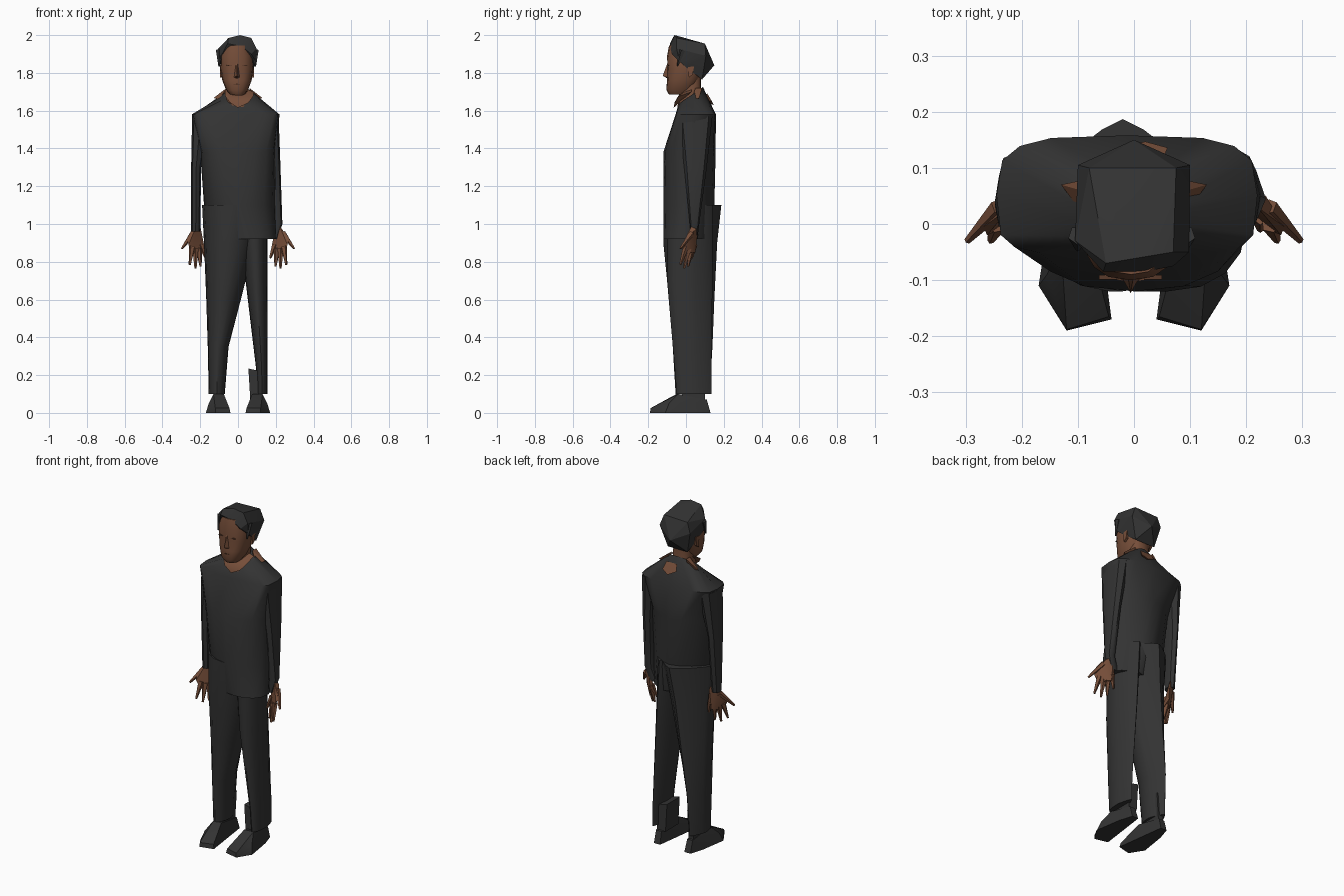
import bpy
import bmesh
from math import cos, sin, pi, copysign, radians
from mathutils import Vector

default_cube = bpy.data.objects.get("Cube")
if default_cube:
    bpy.data.objects.remove(default_cube, do_unlink=True)


def make_material(name, red, green, blue):
    material = bpy.data.materials.new(name)
    material.use_nodes = True
    colour = (red, green, blue, 1)
    material.diffuse_color = colour
    shader = material.node_tree.nodes["Principled BSDF"]
    shader.inputs["Base Color"].default_value = colour
    shader.inputs["Roughness"].default_value = 0.9
    return material


cloth = make_material("charcoal cloth", .033, .033, .033)
skin = make_material("brown skin", .18, .076, .041)
shade = make_material("dark brown features", .1, .042, .023)


def finish(name, bm, material, angle=40):
    """Turn a bmesh into a named, shaded object."""
    bmesh.ops.recalc_face_normals(bm, faces=bm.faces)
    mesh = bpy.data.meshes.new(name)
    bm.to_mesh(mesh)
    bm.free()
    mesh.materials.append(material)
    part = bpy.data.objects.new(name, mesh)
    bpy.context.collection.objects.link(part)
    bpy.ops.object.select_all(action="DESELECT")
    bpy.context.view_layer.objects.active = part
    part.select_set(True)
    bpy.ops.object.shade_smooth_by_angle(angle=radians(angle))
    return part


def loft(name, material, rings, sides=16, tilt=0, taper=1):
    """Skin rings given as left, right, front, back, height, power.
    Low power is boxy, one is round, more is a diamond.
    The last ring can be tilted so its back edge is higher;
    taper makes the rear half of every ring more pointed."""
    bm = bmesh.new()
    loops = []
    for ring in rings:
        left, right, front, back, height, power = ring
        loop = []
        for step in range(sides):
            angle = 2 * pi * step / sides
            bend = power * taper if 0 < step < sides / 2 else power
            u = copysign(abs(cos(angle)) ** bend, cos(angle))
            v = copysign(abs(sin(angle)) ** bend, sin(angle))
            x = (left + right) / 2 + u * (right - left) / 2
            y = (front + back) / 2 + v * (back - front) / 2
            lift = tilt * v if ring is rings[-1] else 0
            loop.append(bm.verts.new((x, y, height + lift)))
        loops.append(loop)
    for low, high in zip(loops, loops[1:]):
        for i in range(sides):
            j = (i + 1) % sides
            bm.faces.new((low[i], low[j], high[j], high[i]))
    bm.faces.new(loops[0])
    bm.faces.new(loops[-1])
    return finish(name, bm, material)


def hull(name, material, points, side=1, angle=25):
    """Faceted solid around a few points, optionally mirrored in x."""
    bm = bmesh.new()
    for x, y, z in points:
        bm.verts.new((x * side, y, z))
    result = bmesh.ops.convex_hull(bm, input=bm.verts)
    loose = [g for g in result["geom_interior"] if isinstance(g, bmesh.types.BMVert)]
    bmesh.ops.delete(bm, geom=loose, context="VERTS")
    return finish(name, bm, material, angle)


def spike(name, material, start, end, wide, narrow):
    """Tapered five-sided rod between two points."""
    start, end = Vector(start), Vector(end)
    axis = end - start
    bm = bmesh.new()
    bmesh.ops.create_cone(bm, cap_ends=True, segments=5, radius1=wide,
                          radius2=narrow, depth=axis.length)
    turn = axis.to_track_quat("Z", "Y")
    for vert in bm.verts:
        vert.co = turn @ vert.co + (start + end) / 2
    return finish(name, bm, material)


# Loose top: square shoulders, diamond waist, sloping collar
loft("torso", cloth, [
    (-.08, .2, -.12, .12, .92, .9), (-.18, .195, -.12, .15, 1.1, 1.05),
    (-.2, .2, -.12, .157, 1.38, .85), (-.245, .22, -.055, .158, 1.58, .42),
    (-.08, .09, -.04, .09, 1.68, .9)], tilt=.045, taper=1.35)

# Sleeves
loft("right_sleeve", cloth, [
    (-.248, -.2, 0, .065, .96, 1), (-.248, -.195, -.02, .1, 1.3, .9),
    (-.243, -.15, -.03, .135, 1.57, .7)], 8)
loft("left_sleeve", cloth, [
    (.15, .21, .02, .06, .92, .9), (.18, .235, .02, .07, 1, .9),
    (.165, .225, -.01, .11, 1.3, .8), (.13, .215, -.04, .14, 1.57, .7)], 8)

# Trousers: the right leg overlaps the left and both come to a ridge behind
loft("right_trouser_leg", cloth, [
    (-.155, -.07, -.055, .125, .1, 1), (-.16, -.05, -.07, .14, .35, 1),
    (-.168, .015, -.09, .15, .6, 1), (-.18, .09, -.12, .165, .9, 1),
    (-.19, .15, -.12, .187, 1.1, 1)], taper=1.6)
loft("left_trouser_leg", cloth, [
    (.1, .155, -.05, .135, .1, 1), (.095, .155, -.06, .135, .24, 1),
    (.04, .155, -.1, .14, .7, 1), (0, .155, -.1, .14, 1.1, 1)], taper=1.5)

# Shoes, ankles and hands
for label, side, inner in (("left", 1, .055), ("right", -1, .078)):
    hull(label + "_shoe", cloth, [
        (.04, -.17, 0), (.12, -.19, 0), (.17, -.11, 0), (.145, .05, 0),
        (.12, .13, 0), (.08, .13, 0), (.045, -.165, .025), (.12, -.188, .025),
        (.155, -.09, .05), (.075, -.05, .1), (.13, -.04, .1),
        (.12, .11, .07), (.085, .11, .07)], side)
    hull(label + "_ankle", cloth, [
        (x, y, z) for x, z in ((inner, .235), (inner + .01, .07), (.12, .07), (.12, .22))
        for y in (-.02, .1)], side)
    hull(label + "_palm", skin, [
        (.2, .065, .99), (.22, .03, .99), (.235, .05, .97), (.268, -.005, .92),
        (.262, -.02, .89), (.18, .05, .89), (.2, .05, .85),
        (.24, -.01, .84), (.225, .035, .85)], side)
    knuckles = [("thumb", (.24, .03, .95), (.297, -.03, .87)),
                ("index_finger", (.243, .0, .88), (.255, -.03, .785)),
                ("middle_finger", (.225, .015, .87), (.225, -.01, .765)),
                ("ring_finger", (.208, .03, .87), (.198, .01, .775)),
                ("little_finger", (.195, .045, .89), (.17, .03, .82))]
    for finger, start, end in knuckles:
        ends = [(side * x, y, z) for x, y, z in (start, end)]
        spike(label + "_" + finger, skin, *ends, .017, .006)

# Neck and the skin showing around the collar
loft("neck", skin, [
    (-.07, .07, -.045, .09, 1.62, .8), (-.058, .052, -.035, .08, 1.7, .8),
    (-.06, .05, -.03, .08, 1.78, .8)])
hull("collar_opening", skin, [
    (-.07, .02, 1.71), (.085, .03, 1.7), (-.045, -.06, 1.645),
    (0, -.066, 1.615), (.055, -.06, 1.642), (0, .03, 1.73),
    (-.07, -.04, 1.68), (.08, -.04, 1.675)])
for label, side in (("left", 1), ("right", -1)):
    hull(label + "_neck_slope", skin, [
        (.13, .07, 1.667), (.06, .05, 1.72), (.06, .085, 1.72),
        (.1, .03, 1.66), (.06, .06, 1.65)], side)
hull("nape_patch", skin, [
    (-.02, .113, 1.69), (.05, .112, 1.69), (.06, .136, 1.65),
    (.02, .147, 1.63), (-.03, .134, 1.655), (.01, .08, 1.65)])

# Head with nose, ears and features
loft("head", skin, [
    (-.042, .034, -.09, .02, 1.685, .8), (-.063, .053, -.104, .04, 1.71, .8),
    (-.083, .072, -.1, .07, 1.76, .8), (-.093, .081, -.098, .09, 1.82, .8),
    (-.092, .08, -.1, .09, 1.89, .8), (-.07, .06, -.09, .07, 1.945, .8)])
hull("nose", skin, [
    (-.006, -.123, 1.785), (-.022, -.095, 1.775), (.01, -.095, 1.775),
    (-.006, -.095, 1.768), (-.01, -.099, 1.85), (-.002, -.099, 1.85)])
hull("lips", shade, [
    (-.034, -.094, 1.74), (.022, -.094, 1.74), (-.006, -.107, 1.743),
    (-.006, -.106, 1.737)])
for label, offset, edge in (("left", .034, .08), ("right", -.046, -.09)):
    hull(label + "_eye", shade, [
        (offset + dx, y, 1.84 + dz) for dx, dz in
        ((-.016, 0), (.016, 0), (0, .003), (0, -.003)) for y in (-.091, -.099)])
    hull(label + "_ear", skin, [
        (edge * k, y, z) for k in (.85, 1.06)
        for y, z in ((.01, 1.84), (.045, 1.845), (.035, 1.79), (.015, 1.775))])

# Angular hair with a rear point and temple tufts
hull("hair", cloth, [
    (-.055, -.085, 1.955), (.02, -.085, 1.94), (.07, -.075, 1.9),
    (-.1, -.035, 1.87), (.095, -.035, 1.86), (-.09, .0, 1.83),
    (.085, .0, 1.83), (-.07, .085, 1.765), (.06, .085, 1.765),
    (0, .15, 1.84), (-.1, .105, 1.89), (.1, .105, 1.89),
    (-.08, .1, 1.95), (.075, .1, 1.955), (-.105, -.03, 1.93),
    (.098, -.05, 1.93), (-.05, -.07, 1.985), (.01, -.06, 2),
    (.07, -.05, 1.985)], angle=20)
for label, x in (("left", .092), ("right", -.1)):
    spike(label + "_temple_tuft", cloth, (x, -.02, 1.92), (x, -.045, 1.835), .018, .004)
